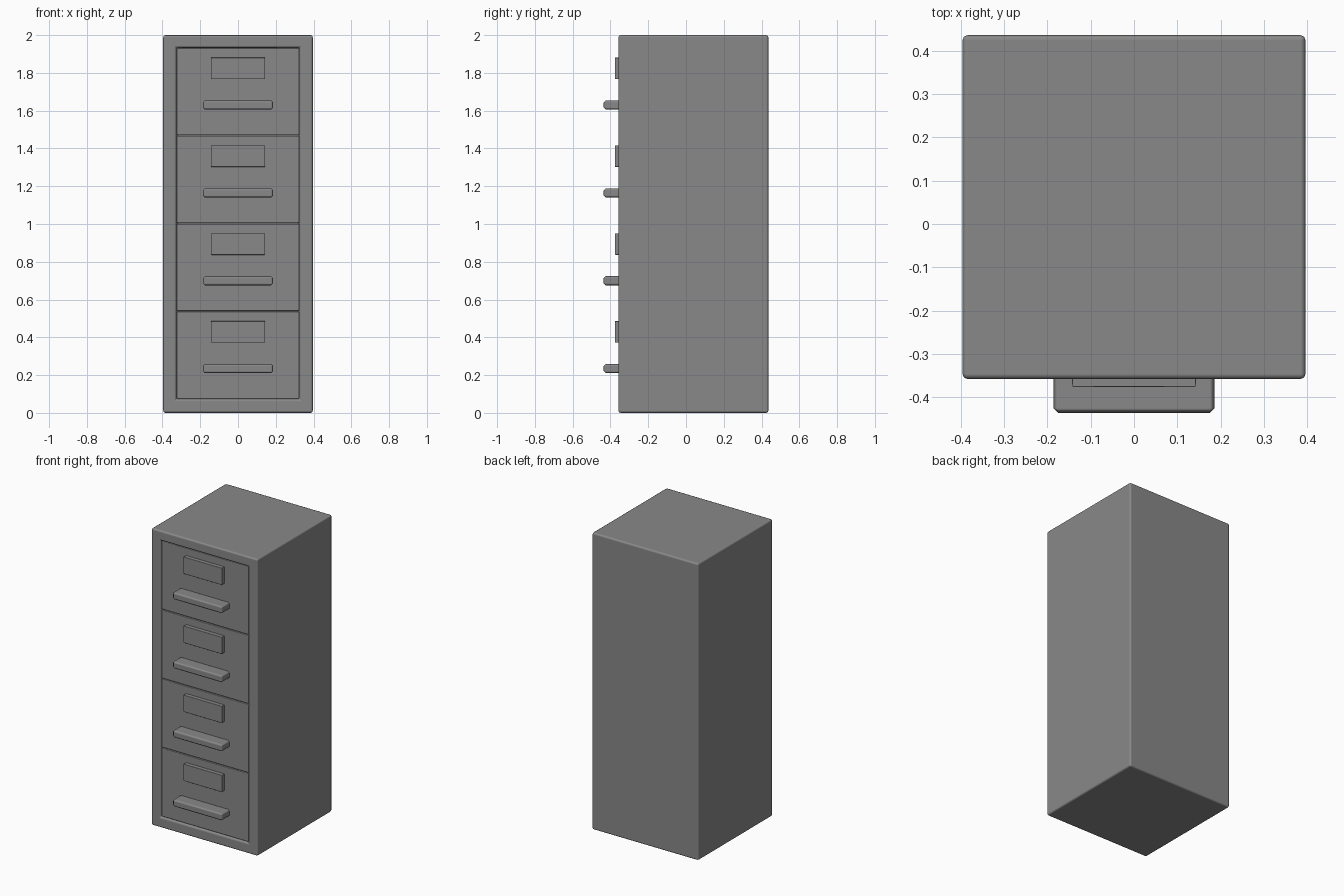
import bpy, bmesh, math

if "Cube" in bpy.data.objects:
    bpy.data.objects.remove(bpy.data.objects["Cube"])

grey = bpy.data.materials.new("dark_grey")
grey.diffuse_color = (0.25, 0.25, 0.25, 1)
grey.use_nodes = True
grey.node_tree.nodes["Principled BSDF"].inputs["Base Color"].default_value = grey.diffuse_color


def box(name, x, y, z, bevel=0.0, segments=2):
    """Box from (min, max) ranges, with optional rounded edges."""
    bm = bmesh.new()
    bmesh.ops.create_cube(bm, size=1)
    for v in bm.verts:
        for i, (lo, hi) in enumerate((x, y, z)):
            v.co[i] = lo if v.co[i] < 0 else hi
    mesh = bpy.data.meshes.new(name)
    bm.to_mesh(mesh)
    bm.free()
    mesh.materials.append(grey)
    ob = bpy.data.objects.new(name, mesh)
    bpy.context.collection.objects.link(ob)
    if bevel:
        mod = ob.modifiers.new("rounded_edges", 'BEVEL')
        mod.width = bevel
        mod.segments = segments
        mod.limit_method = 'ANGLE'
        mod.harden_normals = True
    bpy.ops.object.select_all(action='DESELECT')
    ob.select_set(True)
    bpy.context.view_layer.objects.active = ob
    bpy.ops.object.shade_smooth_by_angle(angle=math.radians(40))
    return ob


FRONT = -0.358
HALF = 0.326          # half width of the drawer opening
BOTTOM, PITCH = 0.073, 0.465

# Cabinet shell with a shallow recess in the front face
cabinet = box("cabinet", (-0.396, 0.396), (FRONT, 0.436), (0, 2), 0.012)
bm = bmesh.new()
bm.from_mesh(cabinet.data)
front = min(bm.faces, key=lambda f: f.calc_center_median().y)
bmesh.ops.inset_region(bm, faces=[front], thickness=0.068)
for v in front.verts:
    v.co.x = math.copysign(HALF, v.co.x)
    v.co.z = BOTTOM if v.co.z < 1 else BOTTOM + 4 * PITCH
pushed = bmesh.ops.extrude_face_region(bm, geom=[front])
for v in [g for g in pushed["geom"] if isinstance(g, bmesh.types.BMVert)]:
    v.co.y += 0.025
if front.is_valid:
    bmesh.ops.delete(bm, geom=[front], context='FACES_ONLY')
bmesh.ops.recalc_face_normals(bm, faces=bm.faces[:])
bm.to_mesh(cabinet.data)
bm.free()
bpy.context.view_layer.objects.active = cabinet
bpy.ops.object.shade_smooth_by_angle(angle=math.radians(40))

# Four drawers, each with a label holder and a pull handle
for i in range(4):
    z = BOTTOM + i * PITCH
    n = i + 1
    box(f"drawer_front_{n}", (-HALF + 0.002, HALF - 0.002), (FRONT + 0.008, -0.325),
        (z + 0.002, z + PITCH - 0.002), 0.005)
    box(f"label_holder_{n}", (-0.143, 0.143), (-0.376, FRONT + 0.012),
        (z + 0.299, z + 0.413), 0.002, 1)
    box(f"handle_{n}", (-0.186, 0.186), (-0.436, FRONT + 0.012),
        (z + 0.137, z + 0.186), 0.011, 1)
